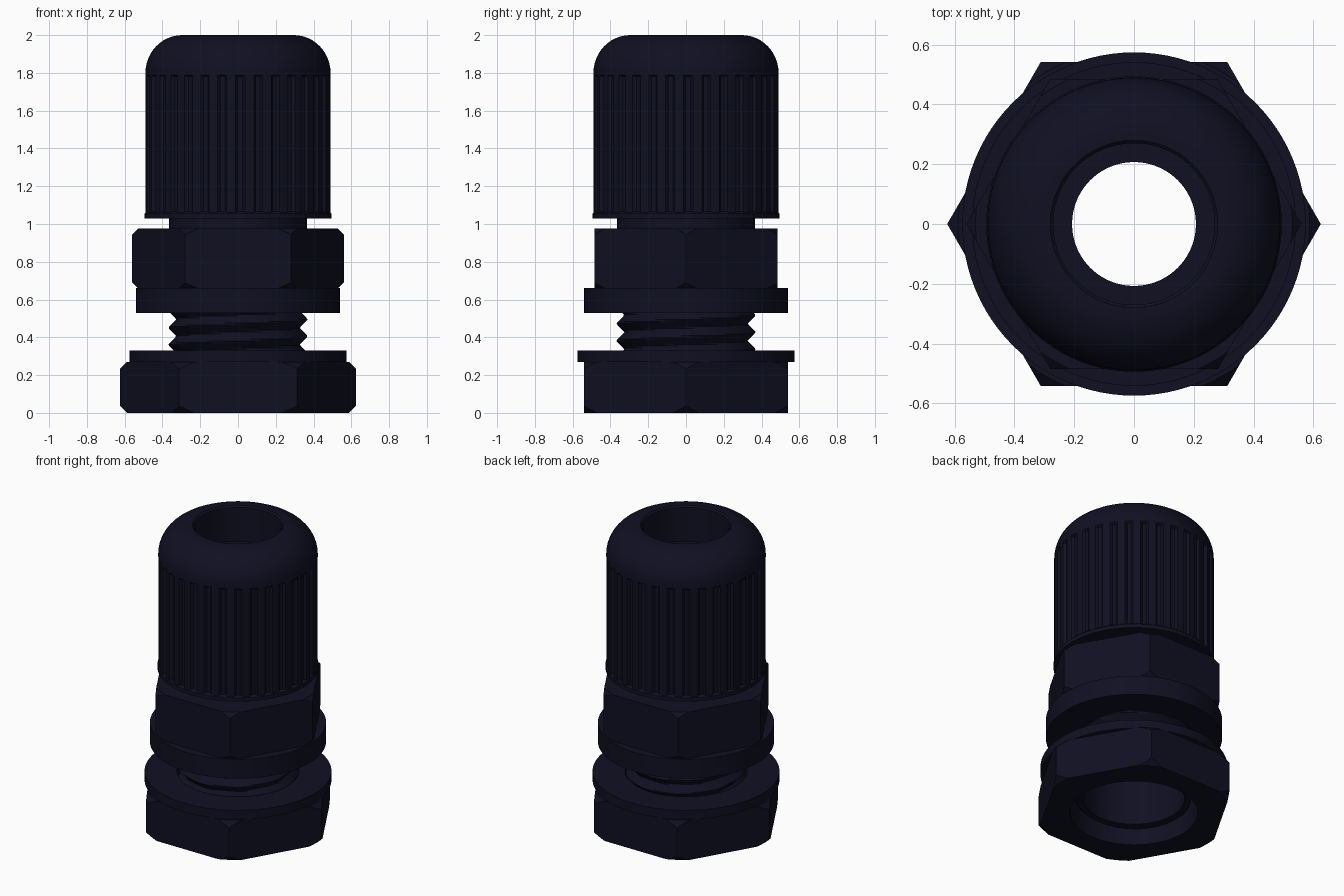
import bpy, bmesh
from math import sin, cos, tau, radians, pi
from mathutils import Vector

cube = bpy.data.objects.get("Cube")
if cube:
    bpy.data.objects.remove(cube, do_unlink=True)

navy = bpy.data.materials.new("dark navy plastic")
navy.use_nodes = True
colour = (0.005, 0.005, 0.016, 1)
navy.diffuse_color = colour
bsdf = next(n for n in navy.node_tree.nodes if n.type == 'BSDF_PRINCIPLED')
bsdf.inputs["Base Color"].default_value = colour


def turned(name, profile, segments=96, shape=None, flats=None):
    """Revolve a closed (r, z) loop; shape alters radii, flats cuts a hexagon."""
    bm = bmesh.new()
    rings = []
    for r, z in profile:
        ring = []
        for k in range(segments):
            a = tau * k / segments
            rr = shape(r, z, k, a) if shape else r
            ring.append(bm.verts.new((rr * cos(a), rr * sin(a), z)))
        rings.append(ring)
    for i, ring in enumerate(rings):
        above = rings[(i + 1) % len(rings)]
        for k in range(segments):
            n = (k + 1) % segments
            bm.faces.new((ring[k], ring[n], above[n], above[k]))
    if flats:
        for side in range(6):
            a = radians(30 + 60 * side)
            normal = Vector((cos(a), sin(a), 0))
            cut = bmesh.ops.bisect_plane(
                bm, geom=bm.verts[:] + bm.edges[:] + bm.faces[:],
                plane_co=normal * flats, plane_no=normal, clear_outer=True)
            edges = [e for e in cut["geom_cut"] if isinstance(e, bmesh.types.BMEdge)]
            bmesh.ops.holes_fill(bm, edges=edges, sides=0)
    bmesh.ops.recalc_face_normals(bm, faces=bm.faces[:])
    mesh = bpy.data.meshes.new(name)
    bm.to_mesh(mesh)
    bm.free()
    mesh.materials.append(navy)
    obj = bpy.data.objects.new(name, mesh)
    bpy.context.collection.objects.link(obj)
    bpy.ops.object.select_all(action='DESELECT')
    obj.select_set(True)
    bpy.context.view_layer.objects.active = obj
    bpy.ops.object.shade_smooth_by_angle(angle=radians(30))
    return obj


def ring(name, inner, outer, low, high):
    return turned(name, [(inner, low), (outer, low), (outer, high), (inner, high)])


def hex_nut(name, bore, corner, flats, low, high, chamfer):
    """Hexagon with its corners turned off at 45 degrees."""
    return turned(name, [(bore, low), (corner - chamfer, low),
                         (corner + 0.005, low + chamfer + 0.005),
                         (corner + 0.005, high - chamfer - 0.005),
                         (corner - chamfer, high), (bore, high)], flats=flats)


# Lock nut and its flange
hex_nut("lock_nut", 0.39, 0.625, 0.541, 0, 0.27, 0.037)
ring("lock_nut_flange", 0.375, 0.574, 0.27, 0.33)

# Helical thread on the lower stem
PITCH = 0.09


def thread(r, z, k, a):
    if r < 0.33:
        return r
    phase = (z / PITCH - a / tau) % 1
    return 0.325 + 0.045 * (1 - abs(2 * phase - 1))


steps = 48
turned("threaded_stem",
       [(0.31, 0.1)] + [(0.35, 0.1 + 0.45 * i / steps) for i in range(steps + 1)]
       + [(0.31, 0.55)], shape=thread)

# Body collar, hexagon and neck
ring("body_flange", 0.31, 0.541, 0.53, 0.66)
hex_nut("body_hexagon", 0.31, 0.56, 0.485, 0.66, 0.975, 0.03)
ring("body_neck", 0.31, 0.365, 0.97, 1.5)

# Cable seal inside the cap
ring("cable_seal", 0.207, 0.34, 1.2, 1.76)


# Domed cap with narrow grooves between the ribs
def grooves(r, z, k, a):
    if r > 0.45 and 1.062 < z < 1.785 and k % 8 < 3:
        return r - 0.016
    return r


dome = [(0.295 + 0.195 * cos(t * pi / 24), 1.8 + 0.2 * sin(t * pi / 24))
        for t in range(13)]
turned("domed_cap",
       [(0.37, 1.03), (0.494, 1.03), (0.494, 1.055), (0.49, 1.06),
        (0.49, 1.065), (0.49, 1.78), (0.49, 1.79)] + dome
       + [(0.28, 2.0), (0.27, 1.99), (0.27, 1.75), (0.37, 1.75)],
       segments=256, shape=grooves)
